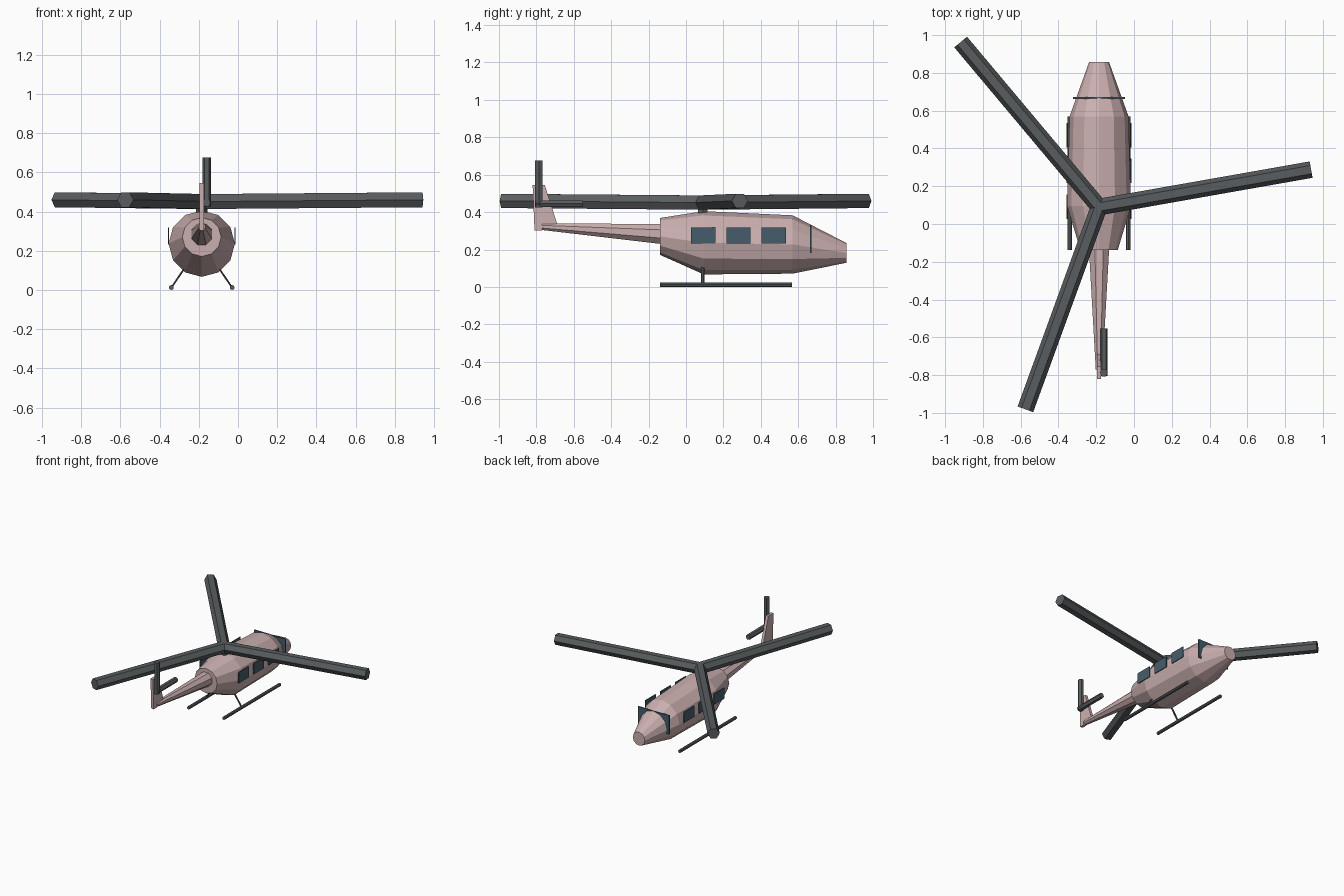
import bpy, bmesh, math
from mathutils import Vector

cube = bpy.data.objects.get("Cube")
if cube:
    bpy.data.objects.remove(cube, do_unlink=True)

CX = -0.185  # centre line of the fuselage


def material(name, rgb):
    m = bpy.data.materials.new(name)
    m.use_nodes = True
    m.diffuse_color = (*rgb, 1)
    m.node_tree.nodes["Principled BSDF"].inputs["Base Color"].default_value = (*rgb, 1)
    return m


PINK = material("dusty pink paint", (0.60, 0.43, 0.43))
GREY = material("dark grey metal", (0.10, 0.11, 0.115))
GLASS = material("blue grey glass", (0.06, 0.11, 0.15))


def finish(name, bm, mat):
    bmesh.ops.recalc_face_normals(bm, faces=bm.faces)
    me = bpy.data.meshes.new(name)
    bm.to_mesh(me)
    bm.free()
    me.materials.append(mat)
    ob = bpy.data.objects.new(name, me)
    bpy.context.collection.objects.link(ob)
    return ob


def loft(name, rings, sides, mat, turn=0.0):
    """Join rings given as (centre, radius), standing across the first-to-last axis."""
    axis = (Vector(rings[-1][0]) - Vector(rings[0][0])).normalized()
    if abs(axis.z) > 0.9:
        u = Vector((1, 0, 0))
        v = Vector((0, 1, 0))
    else:
        u = axis.cross(Vector((0, 0, 1)))
        u.z = 0
        u.normalize()
        v = Vector((0, 0, 1))
    bm = bmesh.new()
    loops = []
    for c, r in rings:
        angles = [turn + math.tau * i / sides for i in range(sides)]
        loops.append([bm.verts.new(Vector(c) + r * (math.cos(a) * u + math.sin(a) * v))
                      for a in angles])
    for a, b in zip(loops, loops[1:]):
        for i in range(sides):
            j = (i + 1) % sides
            bm.faces.new((a[i], a[j], b[j], b[i]))
    bm.faces.new(loops[0])
    bm.faces.new(loops[-1])
    return finish(name, bm, mat)


def box(name, centre, size, mat):
    bm = bmesh.new()
    bmesh.ops.create_cube(bm, size=1)
    for v in bm.verts:
        v.co = Vector(centre) + Vector(a * b for a, b in zip(v.co, size))
    return finish(name, bm, mat)


# Fuselage and tail boom
loft("fuselage", [((CX, -0.138, 0.27), 0.099), ((CX, 0.095, 0.236), 0.169),
                  ((CX, 0.57, 0.227), 0.156), ((CX, 0.857, 0.182), 0.053)], 12, PINK)
loft("tail_boom", [((CX, -0.13, 0.283), 0.058), ((CX, -0.77, 0.322), 0.019)], 8, PINK,
     math.pi / 8)

# Tail fin
bm = bmesh.new()
profile = [(-0.82, 0.545), (-0.755, 0.545), (-0.69, 0.34), (-0.77, 0.303), (-0.81, 0.303)]
face = bm.faces.new([bm.verts.new((CX - 0.011, y, z)) for y, z in profile])
ext = bmesh.ops.extrude_face_region(bm, geom=[face])
for v in ext["geom"]:
    if isinstance(v, bmesh.types.BMVert):
        v.co.x += 0.022
finish("tail_fin", bm, PINK)

# Main rotor
loft("rotor_mast", [((CX, 0.09, 0.38), 0.03), ((CX, 0.09, 0.46), 0.03)], 6, GREY)
for k in range(3):
    a = math.radians(10 + 120 * k)
    tip = (CX + 1.14 * math.cos(a), 0.09 + 1.14 * math.sin(a), 0.46)
    loft(f"rotor_blade_{k + 1}", [((CX, 0.09, 0.451), 0.044), (tip, 0.044)], 6, GREY)

# Tail rotor
hub = Vector((CX + 0.025, -0.787, 0.445))
loft("tail_rotor_upright_blade", [(hub - Vector((0, 0, 0.02)), 0.022),
                                  (hub + Vector((0, 0, 0.23)), 0.022)], 6, GREY)
loft("tail_rotor_level_blade", [(hub - Vector((0, 0.018, 0)), 0.021),
                                (hub + Vector((0, 0.235, 0)), 0.021)], 6, GREY)

# Landing skids, struts and side windows
for side, s in (("left", 1), ("right", -1)):
    x = CX + s * 0.155
    loft(f"{side}_skid", [((x, -0.138, 0.0125), 0.0125), ((x, 0.568, 0.0125), 0.0125)],
         8, GREY)
    loft(f"{side}_strut", [((x, 0.09, 0.012), 0.009), ((x - s * 0.07, 0.09, 0.115), 0.009)],
         6, GREY)
    for k in range(3):
        box(f"{side}_window_{k + 1}", (CX + s * 0.17, 0.092 + 0.189 * k, 0.275),
            (0.006, 0.13, 0.086), GLASS)

# Windshield plate across the nose
box("windshield", (CX, 0.667, 0.257), (0.275, 0.009, 0.15), GLASS)
